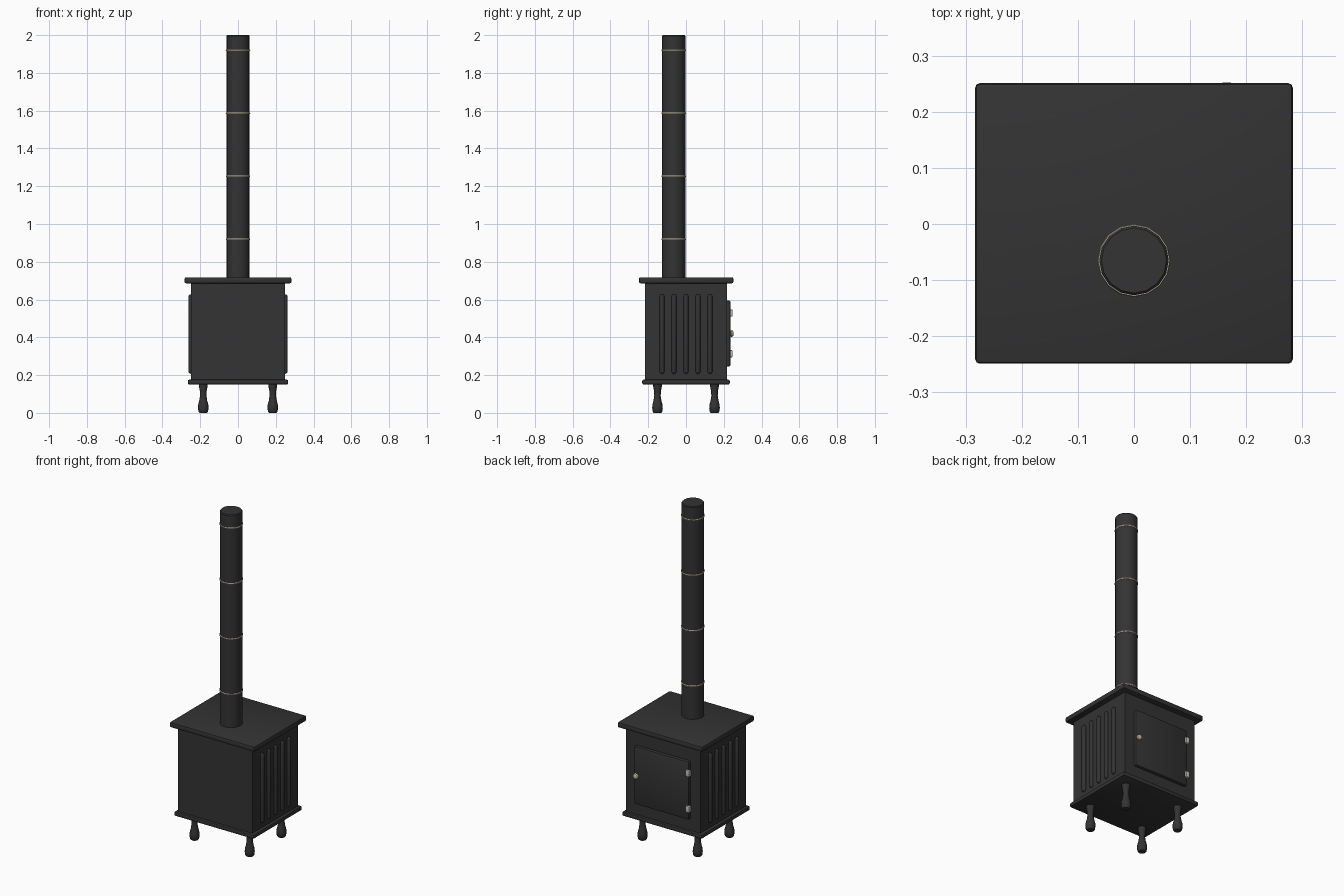
import bpy, bmesh, math
from mathutils import Matrix, Vector

if "Cube" in bpy.data.objects:
    bpy.data.objects.remove(bpy.data.objects["Cube"])


def material(name, rgb):
    m = bpy.data.materials.new(name)
    m.diffuse_color = (*rgb, 1)
    m.use_nodes = True
    m.node_tree.nodes["Principled BSDF"].inputs["Base Color"].default_value = m.diffuse_color
    return m


IRON = material("black cast iron", (0.033, 0.033, 0.033))
BRASS = material("pale brass", (0.60, 0.53, 0.41))
STEEL = material("pale steel", (0.55, 0.53, 0.48))


def finish(name, bm, mat, angle=35):
    bmesh.ops.recalc_face_normals(bm, faces=bm.faces)
    me = bpy.data.meshes.new(name)
    bm.to_mesh(me)
    bm.free()
    me.materials.append(mat)
    ob = bpy.data.objects.new(name, me)
    bpy.context.collection.objects.link(ob)
    bpy.ops.object.select_all(action='DESELECT')
    ob.select_set(True)
    bpy.context.view_layer.objects.active = ob
    bpy.ops.object.shade_smooth_by_angle(angle=math.radians(angle))
    return ob


def box(name, lo, hi, mat=IRON, bevel=0.0, segments=2):
    lo, hi = Vector(lo), Vector(hi)
    bm = bmesh.new()
    bmesh.ops.create_cube(bm, size=1, matrix=Matrix.Translation((lo + hi) / 2)
                          @ Matrix.Diagonal((*(hi - lo), 1)))
    if bevel:
        bmesh.ops.bevel(bm, geom=bm.edges[:], offset=bevel, segments=segments,
                        profile=0.5, affect='EDGES')
    return finish(name, bm, mat)


def lathe(name, profile, loc, mat, sides=16, axis='Z', closed=False):
    """Spin (radius, height) points round an axis; ends are capped unless closed."""
    bm = bmesh.new()
    rings = [[bm.verts.new((r * math.cos(2 * math.pi * i / sides),
                            r * math.sin(2 * math.pi * i / sides), z))
              for i in range(sides)] for r, z in profile]
    pairs = list(zip(rings, rings[1:]))
    if closed:
        pairs.append((rings[-1], rings[0]))
    else:
        bm.faces.new(rings[0][::-1])
        bm.faces.new(rings[-1])
    for a, b in pairs:
        for i in range(sides):
            j = (i + 1) % sides
            bm.faces.new((a[i], a[j], b[j], b[i]))
    turn = Matrix.Rotation(-math.pi / 2, 4, 'X') if axis == 'Y' else Matrix()
    bm.transform(Matrix.Translation(loc) @ turn)
    return finish(name, bm, mat)


# Firebox with its top and bottom plates
box("firebox", (-0.248, -0.217, 0.17), (0.248, 0.217, 0.69))
box("top_plate", (-0.283, -0.249, 0.686), (0.283, 0.251, 0.718), bevel=0.008)
box("base_plate", (-0.266, -0.232, 0.15), (0.266, 0.232, 0.176), bevel=0.008)

# Five rounded upright ribs on each side
for side, sx in (("left", -1), ("right", 1)):
    for i in range(5):
        y = (i - 2) * 0.0635
        xs = sorted((sx * 0.236, sx * 0.262))
        box(f"{side}_rib_{i + 1}", (xs[0], y - 0.0125, 0.207),
            (xs[1], y + 0.0125, 0.627), bevel=0.0115, segments=3)

# Door on the back face, with hinges and a knob
box("door", (-0.182, 0.205, 0.245), (0.182, 0.235, 0.595), bevel=0.008)
for place, z in (("lower", 0.313), ("upper", 0.528)):
    box(f"{place}_hinge", (-0.192, 0.225, z - 0.019), (-0.166, 0.247, z + 0.019),
        STEEL, bevel=0.004)
lathe("door_knob", [(0.009, 0), (0.009, 0.006), (0.016, 0.009), (0.018, 0.014),
                    (0.015, 0.021), (0.007, 0.024)],
      (0.165, 0.228, 0.42), BRASS, sides=12, axis='Y')

# Turned legs
LEG = [(0.020, 0), (0.025, 0.006), (0.028, 0.025), (0.027, 0.042), (0.021, 0.065),
       (0.017, 0.09), (0.018, 0.115), (0.023, 0.14), (0.024, 0.155)]
for fy, sy in (("front", -1), ("back", 1)):
    for fx, sx in (("left", -1), ("right", 1)):
        lathe(f"{fy}_{fx}_leg", LEG, (sx * 0.184, sy * 0.151, 0), IRON)

# Flue pipe with thin joint rings
PIPE_Y = -0.065
lathe("flue_pipe", [(0.062, 0.71), (0.062, 1.995), (0.058, 2.0)],
      (0, PIPE_Y, 0), IRON)
for i in range(4):
    lathe(f"flue_ring_{i + 1}", [(0.058, -0.004), (0.0635, -0.004), (0.065, 0),
                                 (0.0635, 0.004), (0.058, 0.004)],
          (0, PIPE_Y, 0.918 + i * 0.334), BRASS, closed=True)
